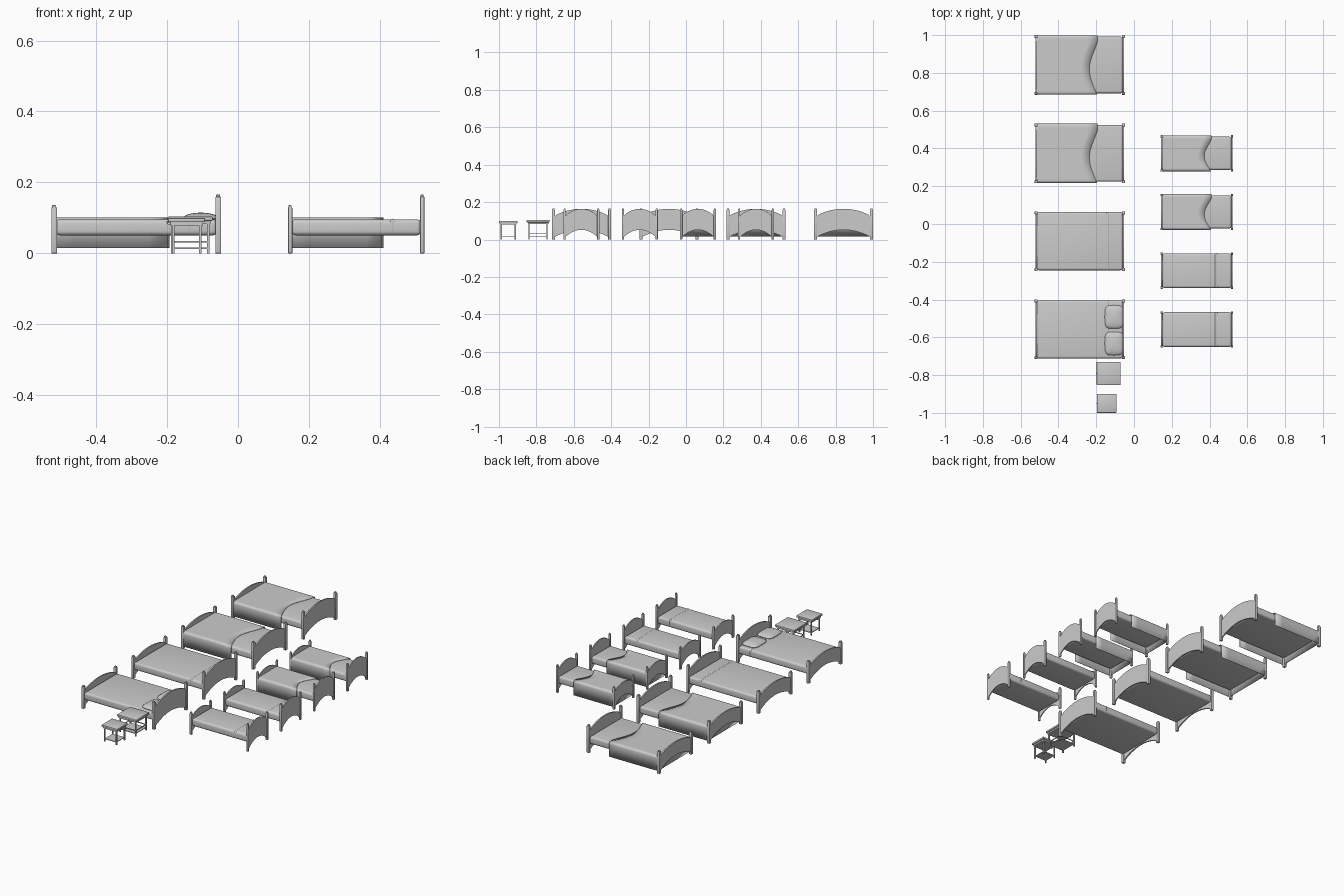
import bpy, bmesh, math

if "Cube" in bpy.data.objects:
    bpy.data.objects.remove(bpy.data.objects["Cube"])


def finish(bm, name, smooth=True, solid=0.0):
    bmesh.ops.recalc_face_normals(bm, faces=bm.faces)
    me = bpy.data.meshes.new(name)
    bm.to_mesh(me)
    bm.free()
    ob = bpy.data.objects.new(name, me)
    bpy.context.collection.objects.link(ob)
    if solid:
        m = ob.modifiers.new("thickness", 'SOLIDIFY')
        m.thickness = solid
        m.offset = 0
    if smooth:
        bpy.ops.object.select_all(action='DESELECT')
        ob.select_set(True)
        bpy.context.view_layer.objects.active = ob
        bpy.ops.object.shade_smooth_by_angle(angle=math.radians(40))
    return ob


def box(name, x0, x1, y0, y1, z0, z1, bevel=0.0, seg=2):
    bm = bmesh.new()
    bmesh.ops.create_cube(bm, size=1)
    for v in bm.verts:
        v.co.x = x0 + (v.co.x + .5) * (x1 - x0)
        v.co.y = y0 + (v.co.y + .5) * (y1 - y0)
        v.co.z = z0 + (v.co.z + .5) * (z1 - z0)
    if bevel:
        bmesh.ops.bevel(bm, geom=bm.edges[:], offset=bevel, segments=seg,
                        profile=.5, affect='EDGES')
    return finish(bm, name)


def arched_panel(name, x, yc, half, z_end, z_mid, b_end, b_mid, t):
    # bell-shaped top and arched bottom
    bm = bmesh.new()
    n, rows = 20, []
    for i in range(n + 1):
        s = -1 + 2 * i / n
        top = z_end + (z_mid - z_end) * math.cos(s * math.pi / 2) ** .7 if abs(s) < 1 else z_end
        low = b_end + (b_mid - b_end) * (1 - s * s)
        rows.append([bm.verts.new((x + dx, yc + s * half, z))
                     for dx, z in ((-t / 2, low), (t / 2, low), (t / 2, top), (-t / 2, top))])
    for a, b in zip(rows, rows[1:]):
        for k in range(4):
            bm.faces.new((a[k], a[(k + 1) % 4], b[(k + 1) % 4], b[k]))
    bm.faces.new(rows[0])
    bm.faces.new(rows[-1])
    finish(bm, name)


def draped_cover(name, x0, edge, yc, half, z_top, z_low, wave):
    # blanket cross-section swept to a wavy turned-back edge, with a foot drop
    r, sec = 0.012, []
    sec.append((-half, z_low))
    for k in range(5):
        a = math.pi - k * math.pi / 8
        sec.append((-half + r + r * math.cos(a), z_top - r + r * math.sin(a)))
    n = 24
    for i in range(1, n):
        sec.append(((half - r) * (-1 + 2 * i / n), z_top))
    sec += [(-y, z) for y, z in reversed(sec[:6])]
    bm = bmesh.new()
    rows = []
    for y, z in sec:
        s = y / half
        end = edge - wave * max(0, math.cos((s + .15) * math.pi / 1.9)) ** 1.3
        rows.append([bm.verts.new((x0 + (end - x0) * j / 6, yc + y, z)) for j in range(7)])
    for a, b in zip(rows, rows[1:]):
        for j in range(6):
            bm.faces.new((a[j], a[j + 1], b[j + 1], b[j]))
    bm.faces.new([r_[0] for r_ in rows])
    finish(bm, name, solid=0.002)


def pillow(name, xc, yc, z, hx, hy, hz):
    bm = bmesh.new()
    bmesh.ops.create_uvsphere(bm, u_segments=32, v_segments=12, radius=1)
    for v in bm.verts:
        sq = lambda c: math.copysign(abs(c) ** .5, c)
        rad = math.hypot(v.co.x, v.co.y)
        if rad > 1e-5:
            cx, cy = v.co.x / rad, v.co.y / rad
            k = rad / 1.0
            v.co.x, v.co.y = sq(cx) * k, sq(cy) * k
        v.co.x, v.co.y, v.co.z = xc + v.co.x * hx, yc + v.co.y * hy, z + v.co.z * hz
    finish(bm, name)


def bed(tag, x0, x1, yc, width, post, turned, pillows=False):
    h = width / 2
    # corner posts with small caps
    for side, sy in (("left", -1), ("right", 1)):
        y = yc + sy * (h - post / 2)
        for part, x, top in (("foot", x0 + post / 2, .13), ("head", x1 - post / 2, .16)):
            p = post / 2
            box(f"{tag}_{part}_post_{side}", x - p, x + p, y - p, y + p, 0, top, .002)
            box(f"{tag}_{part}_cap_{side}", x - p * .7, x + p * .7, y - p * .7, y + p * .7,
                top - .002, top + .006, .002)
    # curved end boards
    xf, xh = x0 + post / 2, x1 - post / 2
    arched_panel(f"{tag}_headboard", xh, yc, h - post * .7, .122, .164, .012, .052, post * .5)
    arched_panel(f"{tag}_footboard", xf, yc, h - post * .7, .098, .13, .012, .052, post * .5)
    # mattress
    mx0, mx1 = xf + .004, xh - .003
    hw = h - .004
    if turned:
        hw -= .004
    box(f"{tag}_mattress", mx0, mx1, yc - hw, yc + hw, .051, .096, .012, 4)
    if turned:
        big = width > .25
        draped_cover(f"{tag}_blanket", mx0, x1 - (.145 if big else .115), yc,
                     h - .002, .1, .015, .043 if big else .038)
    else:
        # folded sheet band across the made bed
        b0 = x1 - .1
        box(f"{tag}_sheet_fold", b0, b0 + .02, yc - hw - .001, yc + hw + .001,
            .054, .098, .011, 4)
    if pillows:
        for side, y in (("left", -.075), ("right", .066)):
            pillow(f"{tag}_pillow_{side}", x1 - .057, yc + y, .099, .05, .062, .016)


def bedside_table(tag, x0, x1, y0, y1, top, shelves):
    t = .0035
    # tray-like top, drawer front and knob
    box(f"{tag}_top", x0, x1, y0, y1, top - .012, top, .003)
    box(f"{tag}_drawer", x0 + .006, x1 - .006, y0 + .006, y1 - .006, top - .021, top - .011)
    box(f"{tag}_knob", x0 - .003, x0 + .007, (y0 + y1) / 2 - .003, (y0 + y1) / 2 + .003,
        top - .019, top - .013, .0015)
    ins = .013
    for i, x in enumerate((x0 + ins, x1 - ins)):
        for j, y in enumerate((y0 + ins, y1 - ins)):
            box(f"{tag}_leg_{i}{j}", x - t, x + t, y - t, y + t, 0, top - .018)
    for k, z in enumerate(shelves):
        if k == 0:
            box(f"{tag}_shelf", x0 + ins, x1 - ins, y0 + ins, y1 - ins, z - .002, z + .002)
        else:
            for j, y in enumerate((y0 + ins, y1 - ins)):
                box(f"{tag}_rail_{k}{j}", x0 + ins, x1 - ins, y - .002, y + .002, z - .002, z + .002)
            for j, x in enumerate((x0 + ins, x1 - ins)):
                box(f"{tag}_end_rail_{k}{j}", x - .002, x + .002, y0 + ins, y1 - ins, z - .002, z + .002)


# double beds, then single beds
for i, y in enumerate((.842, .374, -.091, -.558)):
    bed(f"double_bed_{i + 1}", -.526, -.048, y, .316, .016, i < 2, i == 3)
for i, y in enumerate((.374, .064, -.247, -.559)):
    bed(f"single_bed_{i + 1}", .141, .525, y, .192, .012, i < 2)

# bedside tables
bedside_table("large_table", -.198, -.071, -.852, -.73, .104, (.015, .033))
bedside_table("small_table", -.196, -.093, -1.0, -.9, .1, (.015,))
